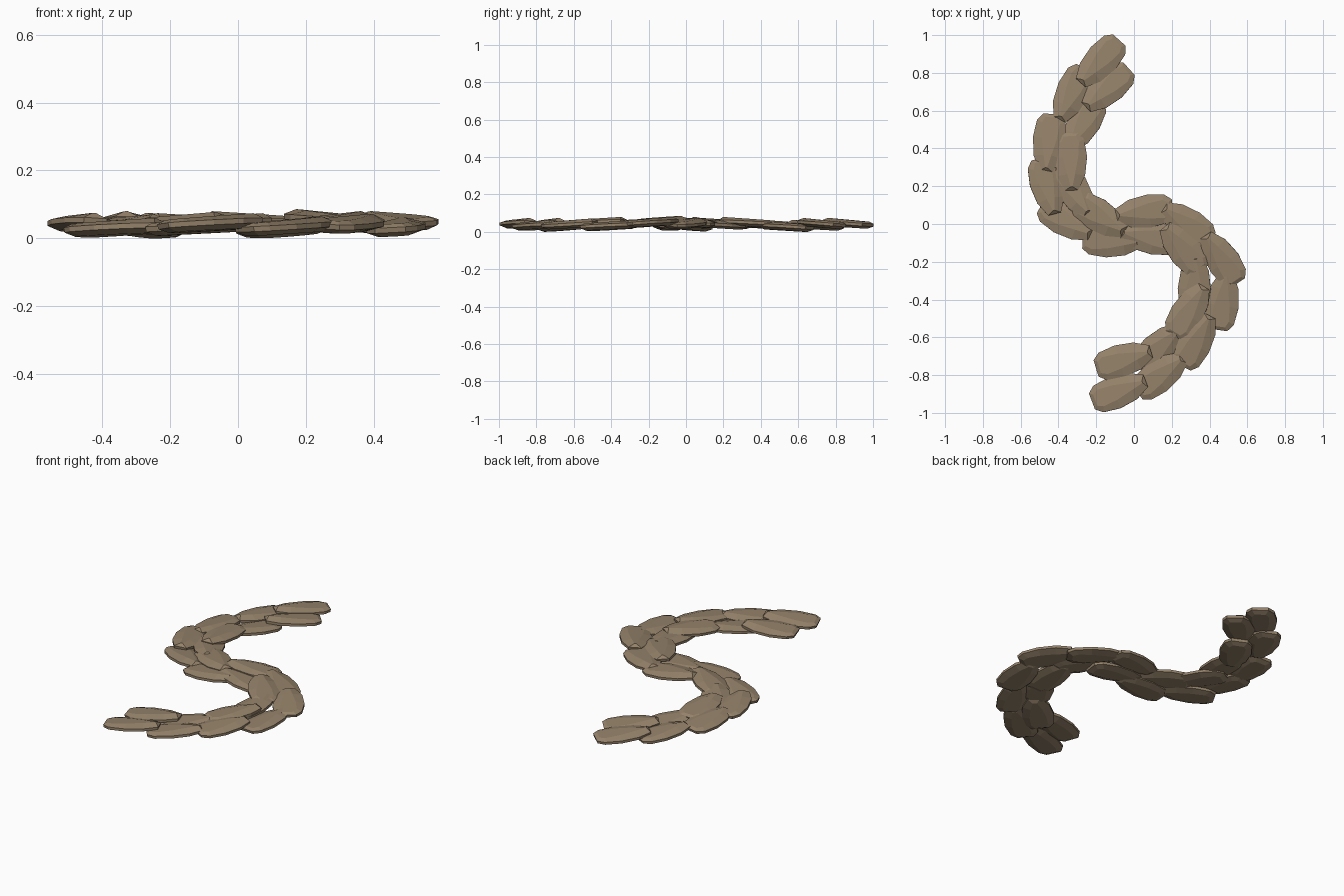
import bpy
import bmesh
import math
import random

random.seed(4)
old = bpy.data.objects.get("Cube")
if old:
    bpy.data.objects.remove(old, do_unlink=True)

# One warm stone colour for every plate
stone = bpy.data.materials.new("warm_stone")
colour = (0.30, 0.225, 0.145, 1)
stone.diffuse_color = colour
stone.use_nodes = True
stone.node_tree.nodes["Principled BSDF"].inputs["Base Color"].default_value = colour

LENGTH, WIDTH = 0.305, 0.175
# Half outline of a plate: distance along it, half width
PROFILE = [(-0.5, 0.2), (-0.25, 0.42), (0.08, 0.5), (0.38, 0.43), (0.5, 0.26)]


def ring(bm, z, length_scale, width_scale):
    """Closed outline at one height; width_scale depends on position along."""
    right = [(u, -w) for u, w in PROFILE]
    left = [(u, w) for u, w in reversed(PROFILE)]
    return [bm.verts.new((u * LENGTH * length_scale,
                          v * WIDTH * width_scale(u), z(u)))
            for u, v in right + left]


def plate_mesh():
    """Bevelled slab, blunt in front, with a narrow crest towards the tail."""
    bm = bmesh.new()
    full = lambda u: 1.0
    crest = lambda u: 0.42 + 0.55 * u
    belly = lambda u: 0.5 + 0.3 * u
    rings = [
        ring(bm, lambda u: -0.021, 0.8, belly),
        ring(bm, lambda u: -0.008, 0.98, full),
        ring(bm, lambda u: 0.007, 1.0, full),
        ring(bm, lambda u: 0.020 - 0.006 * u, 0.88, crest),
    ]
    for low, high in zip(rings, rings[1:]):
        for i in range(len(low)):
            j = (i + 1) % len(low)
            bm.faces.new((low[i], low[j], high[j], high[i]))
    bm.faces.new(list(reversed(rings[0])))
    bm.faces.new(rings[-1])
    bmesh.ops.recalc_face_normals(bm, faces=bm.faces)
    mesh = bpy.data.meshes.new("stone_plate")
    bm.to_mesh(mesh)
    bm.free()
    mesh.materials.append(stone)
    return mesh


# Plates along the winding path: x, y, height, heading of the blunt end
PLATES = [
    (-.18, .86, .045, 48), (-.14, .72, .044, 42),
    (-.33, .69, .034, 65), (-.27, .53, .028, 60),
    (-.45, .43, .04, 84), (-.335, .33, .05, 92),
    (-.46, .20, .045, 105), (-.32, .18, .04, 122),
    (-.36, .02, .03, 150), (-.18, .04, .048, 148),
    (-.12, -.09, .034, 178), (.055, .065, .05, 8),
    (.08, -.07, .04, -10), (.28, 0, .044, -34),
    (.26, -.13, .056, -50), (.465, -.185, .05, -56),
    (.32, -.32, .042, -92), (.47, -.41, .032, -98),
    (.29, -.46, .05, -122), (.33, -.62, .042, -118),
    (.135, -.655, .028, -137), (.14, -.80, .034, -143),
    (-.055, -.72, .044, -163), (-.08, -.885, .044, -159),
]

mesh = plate_mesh()
for n, (x, y, z, heading) in enumerate(PLATES, 1):
    plate = bpy.data.objects.new(f"stone_plate_{n}", mesh)
    bpy.context.collection.objects.link(plate)
    plate.location = (x, y, z)
    # Tail lifted over the neighbour, with a slight random roll
    plate.rotation_euler = (random.uniform(-.08, .08), 0.05, math.radians(heading))
